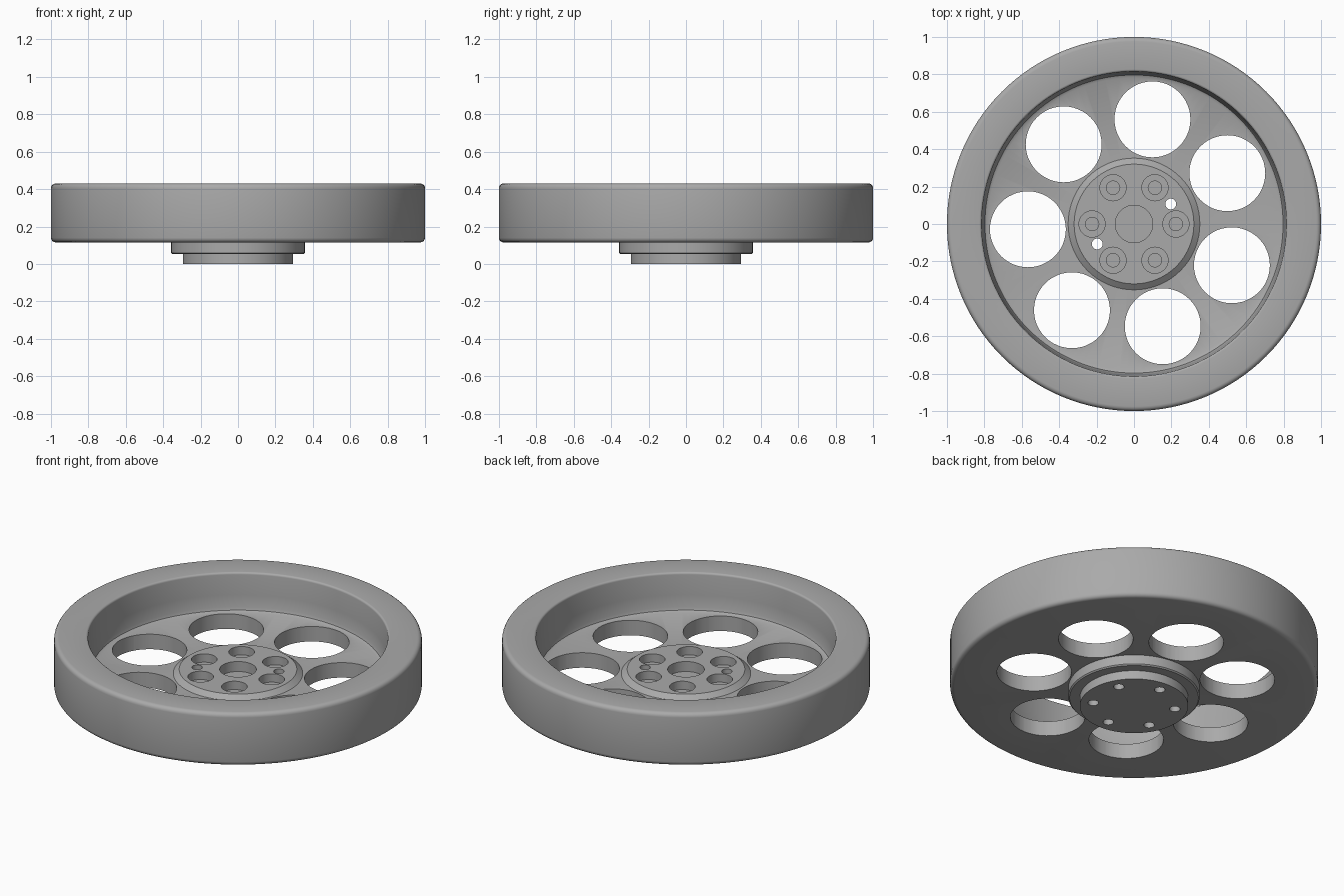
import bpy, bmesh, math
from mathutils import Matrix, Vector

if "Cube" in bpy.data.objects:
    bpy.data.objects.remove(bpy.data.objects["Cube"], do_unlink=True)

steel = bpy.data.materials.new("grey_steel")
steel.use_nodes = True
GREY = (0.4, 0.4, 0.4, 1)
steel.diffuse_color = GREY
steel.node_tree.nodes["Principled BSDF"].inputs["Base Color"].default_value = GREY


def add_object(name, bm):
    bmesh.ops.recalc_face_normals(bm, faces=bm.faces)
    mesh = bpy.data.meshes.new(name)
    bm.to_mesh(mesh)
    bm.free()
    mesh.materials.append(steel)
    obj = bpy.data.objects.new(name, mesh)
    bpy.context.collection.objects.link(obj)
    return obj


def lathe(name, profile, segments, closed):
    """Spin an (r, z) profile around the z axis."""
    bm = bmesh.new()
    verts = [bm.verts.new((r, 0, z)) for r, z in profile]
    edges = [bm.edges.new(pair) for pair in zip(verts, verts[1:])]
    if closed:
        edges.append(bm.edges.new((verts[-1], verts[0])))
    bmesh.ops.spin(bm, geom=verts + edges, cent=(0, 0, 0), axis=(0, 0, 1),
                   angle=math.tau, steps=segments, use_duplicate=False)
    bmesh.ops.remove_doubles(bm, verts=bm.verts, dist=1e-4)
    return add_object(name, bm)


def ring(count, radius, start):
    """Evenly spaced points on a circle, start angle in degrees."""
    return [(radius * math.cos(a), radius * math.sin(a))
            for a in (math.radians(start) + math.tau * i / count for i in range(count))]


def drill(obj, points, radius, bottom, top, segments=32):
    """Cut vertical round holes at the given points."""
    bm = bmesh.new()
    for x, y in points:
        bmesh.ops.create_cone(bm, cap_ends=True, segments=segments, radius1=radius,
                              radius2=radius, depth=top - bottom,
                              matrix=Matrix.Translation((x, y, (top + bottom) / 2)))
    cutter = add_object("hole_cutter", bm)
    cutter.hide_render = True
    mod = obj.modifiers.new("holes", "BOOLEAN")
    mod.operation = "DIFFERENCE"
    mod.solver = "EXACT"
    mod.object = cutter
    select(obj)
    bpy.ops.object.modifier_apply(modifier=mod.name)
    bpy.data.objects.remove(cutter, do_unlink=True)


def select(obj):
    bpy.ops.object.select_all(action="DESELECT")
    obj.select_set(True)
    bpy.context.view_layer.objects.active = obj


def fillet(r, z, radius, start, steps=4):
    """Quarter-round profile points centred on (r, z)."""
    return [(r + radius * math.cos(a), z + radius * math.sin(a))
            for a in (math.radians(start + 90 * i / steps) for i in range(steps + 1))]


# Heavy rim and thin web in one turned ring
wheel = lathe("rim_and_web", [(0.34, 0.115)]
              + fillet(0.975, 0.14, 0.025, -90)
              + fillet(0.975, 0.405, 0.025, 0)
              + fillet(0.827, 0.418, 0.012, 90)
              + [(0.808, 0.30), (0.803, 0.23), (0.797, 0.213), (0.782, 0.205), (0.34, 0.205)],
              128, True)

# Stepped hub with chamfered upper boss
hub = lathe("hub", [(0, 0), (0.295, 0), (0.295, 0.052), (0.35, 0.052), (0.357, 0.059),
                    (0.357, 0.118), (0.352, 0.125), (0.352, 0.205), (0.32, 0.23), (0, 0.23)],
            96, False)

# Lightening holes through the web
drill(wheel, ring(7, 0.568, 80), 0.203, 0.05, 0.3, 48)

# Pilot recess, bolt counterbores and sockets from above
drill(hub, [(0, 0)], 0.1, 0.17, 0.3, 48)
bolts = ring(6, 0.224, 0)
drill(hub, bolts, 0.07, 0.18, 0.3)
drill(hub, bolts, 0.036, 0.14, 0.3, 16)

# Six holes from below, two of them running through for dowels
pins = ring(6, 0.224, 28.5)
drill(hub, pins, 0.029, -0.1, 0.11, 24)
drill(hub, pins[::3], 0.029, -0.1, 0.3, 24)

for part in (wheel, hub):
    select(part)
    bpy.ops.object.shade_smooth_by_angle(angle=math.radians(30))
